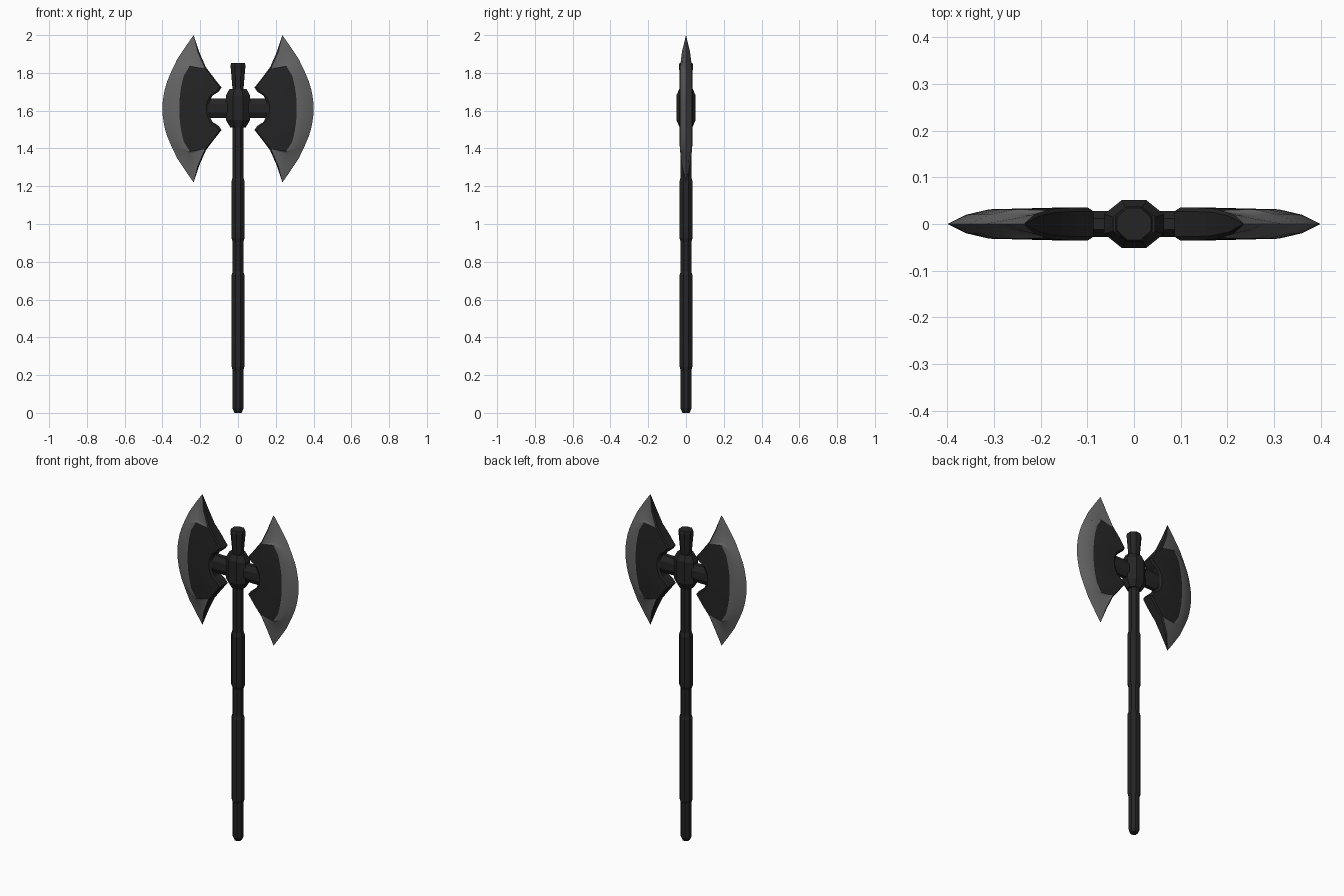
import bpy, bmesh, math
from mathutils import Vector, Matrix

if "Cube" in bpy.data.objects:
    bpy.data.objects.remove(bpy.data.objects["Cube"])

def material(name, c):
    m = bpy.data.materials.new(name)
    m.diffuse_color = (c[0], c[1], c[2], 1)
    m.use_nodes = True
    m.node_tree.nodes["Principled BSDF"].inputs["Base Color"].default_value = m.diffuse_color
    return m

DARK = material("dark iron", (0.018, 0.018, 0.018))
STEEL = material("worn steel", (0.13, 0.13, 0.13))

def finish(bm, name, mats):
    bmesh.ops.remove_doubles(bm, verts=bm.verts, dist=1e-4)
    bmesh.ops.recalc_face_normals(bm, faces=bm.faces)
    me = bpy.data.meshes.new(name)
    bm.to_mesh(me)
    bm.free()
    for m in mats:
        me.materials.append(m)
    ob = bpy.data.objects.new(name, me)
    bpy.context.collection.objects.link(ob)
    return ob

def octagon_loft(name, profile, matrix=Matrix()):
    """Eight-sided loft; profile rows are (height, half width x, half width y)."""
    bm = bmesh.new()
    k = 1 / math.cos(math.pi / 8)
    rings = []
    for z, rx, ry in profile:
        ring = []
        for i in range(8):
            a = math.pi / 8 + i * math.pi / 4
            p = Vector((rx * k * math.cos(a), ry * k * math.sin(a), z))
            ring.append(bm.verts.new(matrix @ p))
        rings.append(ring)
    for a, b in zip(rings, rings[1:]):
        for i in range(8):
            j = (i + 1) % 8
            bm.faces.new((a[i], a[j], b[j], b[i]))
    bm.faces.new(rings[0])
    bm.faces.new(rings[-1])
    return finish(bm, name, [DARK])

# Shaft with two thicker grips
shaft = [(0, .019), (.022, .028), (.225, .028), (.245, .034), (.73, .034), (.75, .028),
         (.905, .028), (.925, .035), (1.225, .035), (1.245, .029), (1.55, .029)]
octagon_loft("shaft", [(z, r, r) for z, r in shaft])

# Hub and flared top cap
octagon_loft("hub", [(1.51, .04, .033), (1.55, .064, .051), (1.68, .064, .051), (1.715, .045, .036)])
octagon_loft("top_cap", [(1.70, .028, .028), (1.82, .038, .036), (1.84, .04, .038), (1.852, .036, .034)])

# Cross bar carrying the blades
octagon_loft("cross_bar", [(-.19, .052, .028), (.19, .052, .028)],
             Matrix.Translation((0, 0, 1.613)) @ Matrix.Rotation(math.pi / 2, 4, 'Y'))

# Upper half of the blade outline, tip to middle: inner edge, dark border, cutting edge
INNER = [(.235, .39), (.205, .30), (.17, .22), (.125, .16), (.087, .112),
         (.103, .09), (.135, .07), (.152, .035), (.157, 0)]
BORDER = [(.235, .39), (.222, .307), (.182, .213), (.255, .226), (.287, .175),
          (.300, .12), (.307, .075), (.310, .035), (.310, 0)]
OUTER = [(.235, .39), (.277, .33), (.322, .262), (.354, .195), (.375, .145),
         (.387, .105), (.394, .07), (.399, .035), (.40, 0)]
THICK = [0, .6, .92, 1, 1, 1, 1, 1, 1]
MID = 1.61

def blade(name, side):
    bm = bmesh.new()
    sections = []
    order = [(i, 1) for i in range(9)] + [(i, -1) for i in range(7, -1, -1)]
    for i, up in order:
        a, b, c = Vector(INNER[i]), Vector(BORDER[i]), Vector(OUTER[i])
        rim = a + (b - a).normalized() * min(.012, (b - a).length * .5)
        rows = [(a, .027), (rim, .035), (b, .0315), (b.lerp(c, .55), .02), (c, 0)]
        pts = [(p, h * THICK[i]) for p, h in rows]
        pts += [(p, -h) for p, h in reversed(pts[:-1])]
        sections.append([bm.verts.new((side * p.x, h, MID + up * p.y)) for p, h in pts])
    n = len(sections[0])
    for s in range(len(sections) - 1):
        near_tip = min(s, len(sections) - 2 - s) < 2
        for j in range(n):
            q = (j + 1) % n
            f = bm.faces.new((sections[s][j], sections[s][q], sections[s + 1][q], sections[s + 1][j]))
            back = j in (0, n - 2, n - 1)          # bevel and back wall
            inner = j in (1, n - 3) and not near_tip   # dark field of each face
            f.material_index = 0 if back or inner else 1
            f.smooth = True
    ob = finish(bm, name, [DARK, STEEL])
    bpy.ops.object.select_all(action='DESELECT')
    ob.select_set(True)
    bpy.context.view_layer.objects.active = ob
    bpy.ops.object.shade_smooth_by_angle(angle=math.radians(30))

blade("right_blade", 1)
blade("left_blade", -1)
